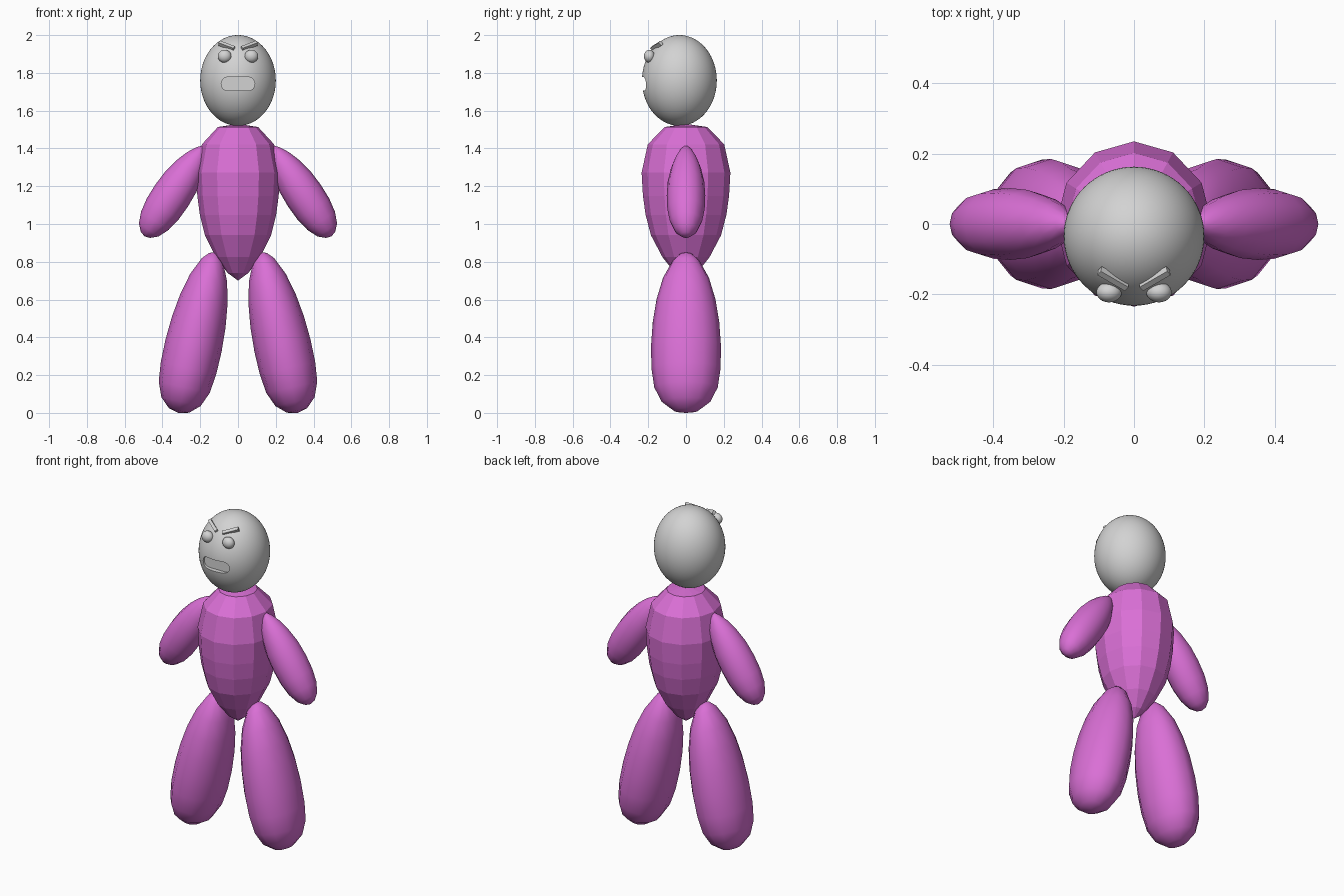
import bpy, bmesh, math
from mathutils import Vector, Matrix

if "Cube" in bpy.data.objects:
    bpy.data.objects.remove(bpy.data.objects["Cube"])


def material(name, rgb):
    m = bpy.data.materials.new(name)
    m.diffuse_color = (*rgb, 1)
    m.use_nodes = True
    m.node_tree.nodes["Principled BSDF"].inputs["Base Color"].default_value = m.diffuse_color
    return m


ORCHID = material("orchid", (0.70, 0.16, 0.67))
GREY = material("light grey", (0.65, 0.65, 0.65))


def finish(name, bm, mat, smooth=None):
    bmesh.ops.recalc_face_normals(bm, faces=bm.faces)
    me = bpy.data.meshes.new(name)
    bm.to_mesh(me)
    bm.free()
    me.materials.append(mat)
    ob = bpy.data.objects.new(name, me)
    bpy.context.collection.objects.link(ob)
    if smooth:
        smooth_by_angle(ob, smooth)
    return ob


def smooth_by_angle(ob, degrees):
    bpy.ops.object.select_all(action='DESELECT')
    ob.select_set(True)
    bpy.context.view_layer.objects.active = ob
    bpy.ops.object.shade_smooth_by_angle(angle=math.radians(degrees))


def loft(name, start, end, ry, rn, profile, mat, segs=12, smooth=None):
    """Egg-like body along an axis; profile holds (fraction, radius factor)."""
    a, b = Vector(start), Vector(end)
    e1 = Vector((0, 1, 0))
    e2 = e1.cross((b - a).normalized())
    bm = bmesh.new()
    rings = []
    for t, r in profile:
        c = a.lerp(b, t)
        rings.append([bm.verts.new(c + r * (ry * math.cos(w) * e1 + rn * math.sin(w) * e2))
                      for w in (2 * math.pi * i / segs for i in range(segs))])
    for lo, hi in zip(rings, rings[1:]):
        for i in range(segs):
            j = (i + 1) % segs
            bm.faces.new((lo[i], lo[j], hi[j], hi[i]))
    for ring, p in ((rings[0], a), (rings[-1], b)):
        tip = bm.verts.new(p)
        for i in range(segs):
            bm.faces.new((ring[i], ring[(i + 1) % segs], tip))
    return finish(name, bm, mat, smooth)


def ball(name, center, radii, mat, u=48, v=32):
    bm = bmesh.new()
    bmesh.ops.create_uvsphere(bm, u_segments=u, v_segments=v, radius=1,
                              matrix=Matrix.Translation(center) @ Matrix.Diagonal((*radii, 1)))
    return finish(name, bm, mat, 60)


# Faceted torso
loft("torso", (0, 0, 1.53), (0, 0, 0.70), 0.235, 0.222,
     [(0.02, 0.48), (0.13, 0.86), (0.31, 1.0), (0.46, 0.97), (0.58, 0.91),
      (0.71, 0.79), (0.85, 0.53), (0.95, 0.25)], ORCHID)

# Limbs
ARM = [(0.02, 0.15), (0.06, 0.33), (0.14, 0.57), (0.25, 0.78), (0.40, 0.95), (0.55, 1.0),
       (0.70, 0.97), (0.83, 0.84), (0.93, 0.60), (0.985, 0.28)]
LEG = [(0.01, 0.17), (0.05, 0.38), (0.16, 0.66), (0.29, 0.84), (0.43, 0.95), (0.58, 1.0),
       (0.72, 0.99), (0.84, 0.91), (0.93, 0.70), (0.985, 0.36)]
for side, s in (("right", 1), ("left", -1)):
    loft(side + "_arm", (s * 0.175, 0, 1.415), (s * 0.495, 0, 0.935), 0.102, 0.104,
         ARM, ORCHID, 12, 60)
    loft(side + "_leg", (s * 0.125, 0, 0.85), (s * 0.315, 0, 0.0), 0.185, 0.152,
         LEG, ORCHID, 12, 60)

# Head with a recessed slot mouth
head = ball("head", (0, -0.035, 1.76), (0.2, 0.198, 0.24), GREY, 64, 40)
bm = bmesh.new()
outline = []
for cx, base in ((0.055, -90), (-0.055, 90)):
    for k in range(9):
        w = math.radians(base + k * 22.5)
        outline.append(bm.verts.new((cx + 0.034 * math.cos(w), -0.4, 1.742 + 0.036 * math.sin(w))))
face = bm.faces.new(outline)
ext = bmesh.ops.extrude_face_region(bm, geom=[face])
bmesh.ops.translate(bm, vec=(0, 0.2, 0),
                    verts=[g for g in ext["geom"] if isinstance(g, bmesh.types.BMVert)])
cutter = finish("mouth_cutter", bm, GREY)
cutter.hide_render = True
mod = head.modifiers.new("mouth", 'BOOLEAN')
mod.object = cutter
mod.operation = 'DIFFERENCE'
mod.solver = 'EXACT'
bpy.context.view_layer.objects.active = head
bpy.ops.object.modifier_apply(modifier="mouth")
bpy.data.objects.remove(cutter)
smooth_by_angle(head, 35)

# Eyes and frowning brows
for side, s in (("right", 1), ("left", -1)):
    ball(side + "_eye", (s * 0.071, -0.194, 1.888), (0.036, 0.029, 0.034), GREY, 24, 16)
    inner, outer = Vector((s * 0.02, -0.178, 1.928)), Vector((s * 0.098, -0.133, 1.957))
    x = (outer - inner).normalized()
    n = ((inner + outer) / 2 - Vector((0, -0.035, 1.76)))
    n = (n - n.dot(x) * x).normalized()
    rot = Matrix((x, n.cross(x), n)).transposed().to_4x4()
    bm = bmesh.new()
    bmesh.ops.create_cube(bm, size=1, matrix=Matrix.Translation((inner + outer) / 2) @ rot
                          @ Matrix.Diagonal(((outer - inner).length, 0.018, 0.022, 1)))
    finish(side + "_brow", bm, GREY)
